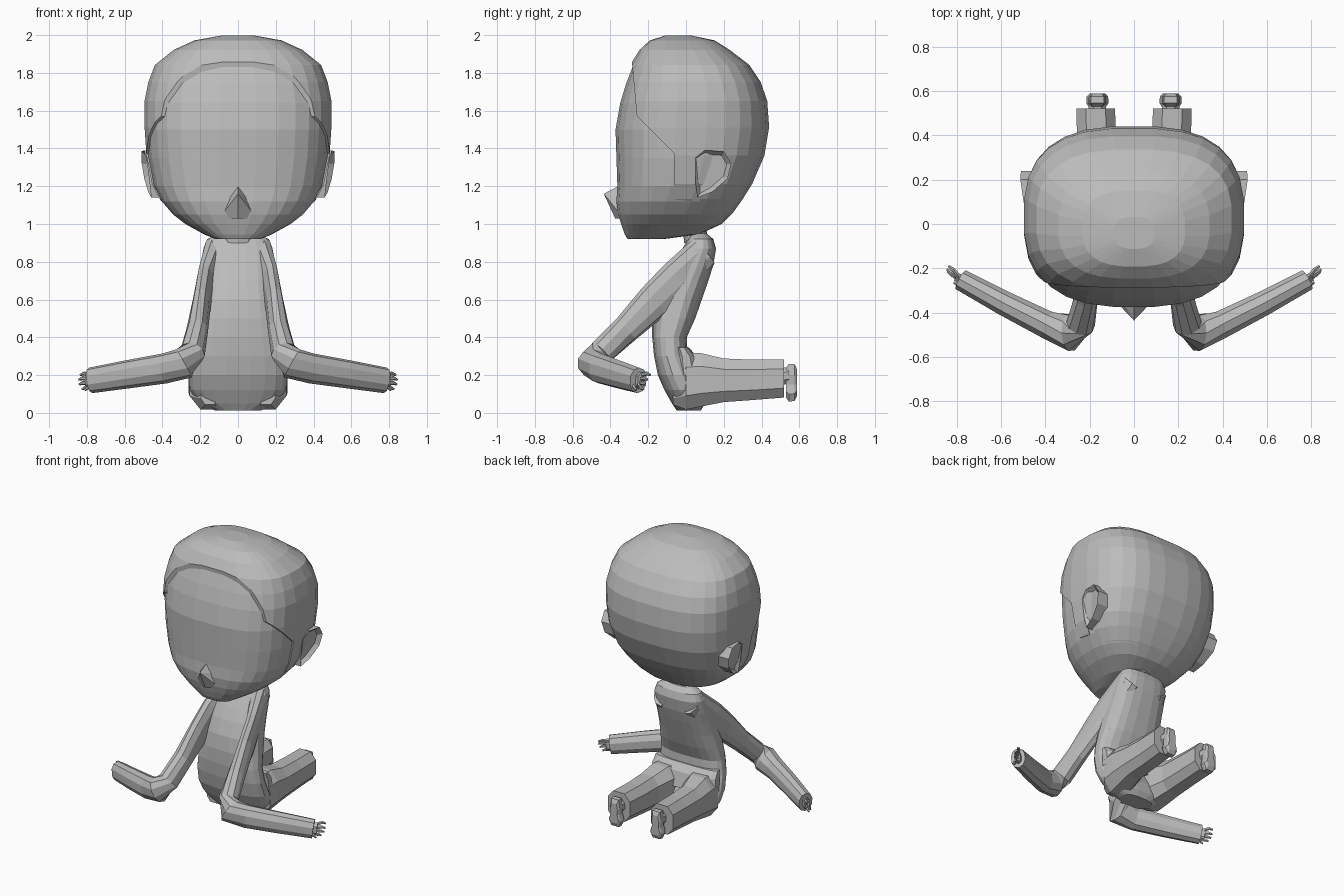
import bpy
import bmesh
from math import cos, sin, pi
from mathutils import Vector

if "Cube" in bpy.data.objects:
    bpy.data.objects.remove(bpy.data.objects["Cube"])

grey = bpy.data.materials.new("plain grey")
grey.use_nodes = True
grey.diffuse_color = (0.5, 0.5, 0.5, 1)
grey.node_tree.nodes["Principled BSDF"].inputs["Base Color"].default_value = (0.5, 0.5, 0.5, 1)


def finish(name, bm):
    bmesh.ops.recalc_face_normals(bm, faces=bm.faces)
    mesh = bpy.data.meshes.new(name)
    bm.to_mesh(mesh)
    bm.free()
    mesh.materials.append(grey)
    obj = bpy.data.objects.new(name, mesh)
    bpy.context.collection.objects.link(obj)
    return obj


def loft(name, rings):
    """Skin a list of equal-length point rings and cap both ends."""
    bm = bmesh.new()
    loops = [[bm.verts.new(p) for p in ring] for ring in rings]
    n = len(loops[0])
    for a, b in zip(loops, loops[1:]):
        for i in range(n):
            j = (i + 1) % n
            bm.faces.new((a[i], a[j], b[j], b[i]))
    bm.faces.new(loops[0])
    bm.faces.new(loops[-1])
    return finish(name, bm)


def oval(sides, power):
    """Unit superellipse outline."""
    pts = []
    for i in range(sides):
        a = 2 * pi * (i + 0.5) / sides
        c, s = cos(a), sin(a)
        pts.append((abs(c) ** (2 / power) * (1 if c > 0 else -1),
                    abs(s) ** (2 / power) * (1 if s > 0 else -1)))
    return pts


def stack(name, rows, sides, power, grow=0.0):
    """Loft upward from rows of height, half width, front and back."""
    rings = []
    for z, w, f, b in rows:
        mid, half = (f + b) / 2, (b - f) / 2
        rings.append([(u * (w + grow), mid + v * (half + grow), z) for u, v in oval(sides, power)])
    return loft(name, rings)


def limb(name, path, sides=8):
    """Tube along rows of centre, half width and half height."""
    pts = [Vector(p[:3]) for p in path]
    rings = []
    for i, (x, y, z, w, h) in enumerate(path):
        t = (pts[min(i + 1, len(pts) - 1)] - pts[max(i - 1, 0)]).normalized()
        side = t.cross(Vector((0, 0, 1))).normalized()
        up = side.cross(t)
        rings.append([pts[i] + side * u * w + up * v * h for u, v in oval(sides, 2.2)])
    return loft(name, rings)


def prism(name, outline, x_of, depth):
    """Side-view outline pushed inward from an outer x rule."""
    return loft(name, [[(x_of(y, z), y, z) for y, z in outline],
                       [(x_of(y, z) - depth, y, z) for y, z in outline]])


# Head
head_rows = [
    (0.92, .12, -.31, -.12), (0.945, .18, -.325, .07), (1.0, .28, -.345, .19),
    (1.05, .345, -.36, .24), (1.12, .405, -.37, .29), (1.2, .445, -.365, .34),
    (1.35, .475, -.37, .405), (1.5, .485, -.375, .43), (1.64, .485, -.35, .42),
    (1.74, .465, -.32, .385), (1.83, .43, -.285, .325), (1.91, .33, -.235, .22),
    (1.96, .22, -.18, .14), (1.985, .08, -.1, .02)]
stack("head", head_rows, 28, 2.7)

# Hair cap, trimmed along the hairline
cap_rows = [(z + 0.012, w, f, b) for z, w, f, b in head_rows[2:]]
hair = stack("hair_cap", cap_rows, 28, 2.7, 0.012)
hairline = [(-.6, 2.1), (-.29, 1.9), (-.26, 1.57), (-.06, 1.37), (-.06, 1.13), (.03, 1.12),
            (.05, 1.2), (.1, 1.04), (.12, .9), (-.6, .9)]
cutter = prism("hairline_cutter", hairline, lambda y, z: 0.8, 1.6)
cutter.hide_render = True
mod = hair.modifiers.new("hairline", "BOOLEAN")
mod.operation = "DIFFERENCE"
mod.solver = "EXACT"
mod.object = cutter
bpy.context.view_layer.update()
trimmed = bpy.data.meshes.new_from_object(hair.evaluated_get(bpy.context.evaluated_depsgraph_get()))
hair.modifiers.clear()
hair.data = trimmed
bpy.data.objects.remove(cutter)

# Pointed snout
bm = bmesh.new()
tip = bm.verts.new((0, -.435, 1.16))
base = [bm.verts.new(p) for p in ((0, -.36, 1.2), (.05, -.35, 1.14), (.1, -.33, 1.03),
                                  (0, -.375, 1.03), (-.1, -.33, 1.03), (-.05, -.35, 1.14))]
for i in range(6):
    bm.faces.new((tip, base[i], base[(i + 1) % 6]))
bm.faces.new(base)
finish("snout", bm)

# Torso and neck
stack("torso", [
    (.012, .12, -.05, .08), (.05, .21, -.075, .1), (.12, .255, -.115, .1),
    (.2, .265, -.15, .06), (.3, .255, -.17, .01), (.4, .24, -.18, .005),
    (.5, .225, -.18, .05), (.6, .21, -.165, .085), (.7, .2, -.125, .12),
    (.78, .195, -.08, .145), (.87, .185, -.02, .16), (.92, .165, .01, .145),
    (.95, .1, .03, .11)], 20, 2.6)
stack("neck", [(.9, .09, -.01, .12), (1.02, .085, -.02, .1)], 10, 2)

# Raised seat rim behind the waist
stack("waist_rim", [(.2, .262, -.06, .09), (.3, .255, -.06, .06), (.345, .25, -.06, .015)], 16, 3)

finger_ends = [(.835, -.19, .205), (.843, -.205, .18), (.84, -.215, .155), (.825, -.225, .13)]
ear_outline = [(.05, 1.35), (.1, 1.39), (.2, 1.385), (.24, 1.32), (.22, 1.24),
               (.14, 1.17), (.06, 1.14), (.05, 1.22)]
foot_outline = [(-.03, .26), (.03, .26), (.04, .2), (.035, .15), (.05, .1),
                (.03, .06), (-.03, .06), (-.05, .1), (-.035, .15), (-.04, .2)]


def mirror_x(obj):
    """Name the part for the left and make its right twin."""
    twin = obj.copy()
    twin.data = obj.data.copy()
    bpy.context.collection.objects.link(twin)
    for v in twin.data.vertices:
        v.co.x = -v.co.x
    twin.data.flip_normals()
    twin.name = "right_" + obj.name
    obj.name = "left_" + obj.name


# Arms
mirror_x(limb("arm", [
    (.12, .09, .85, .06, .09), (.165, -.05, .71, .045, .1), (.19, -.17, .59, .045, .095),
    (.215, -.32, .44, .055, .075), (.24, -.45, .32, .065, .07), (.285, -.49, .262, .085, .085),
    (.39, -.455, .235, .065, .08), (.58, -.36, .205, .058, .075), (.78, -.252, .172, .05, .068)], 10))

# Hands
mirror_x(limb("palm", [(.74, -.27, .175, .025, .045), (.8, -.238, .17, .022, .045)], 6))
for i, (x, y, z) in enumerate(finger_ends):
    mirror_x(limb("finger_%d" % (i + 1), [
        (.78, -.245, z * .8 + .034, .01, .012), (x - .02, y - .015, z + .004, .01, .011),
        (x, y, z - .004, .006, .006)], 6))
mirror_x(limb("thumb", [(.76, -.27, .16, .011, .011), (.79, -.275, .14, .011, .011),
                        (.81, -.265, .12, .006, .006)], 6))

# Legs
leg_rows = [(-.07, .1, .2, .04, .18), (.0, .01, .265, .008, .325), (.08, .035, .268, .025, .325),
            (.2, .07, .265, .05, .295), (.36, .075, .262, .062, .288), (.52, .08, .265, .075, .29)]
mirror_x(loft("leg", [[((a + b) / 2 + u * (b - a) / 2, y, (c + d) / 2 + v * (d - c) / 2)
                       for u, v in oval(8, 2.6)] for y, a, b, c, d in leg_rows]))

# Ankles and feet
mirror_x(limb("ankle", [(.165, .48, .19, .045, .05), (.165, .56, .2, .04, .045)]))
mirror_x(loft("foot", [[(.165 + u * s, y, .16 + (z - .16) * s) for u, z in foot_outline]
                       for y, s in ((.53, .8), (.545, 1), (.575, .97), (.588, .7))]))

# Ears with a sunken bowl
ear = prism("ear", ear_outline, lambda y, z: .47 + .13 * (z - 1.13) + .15 * (y - .14), .09)
bm = bmesh.new()
bm.from_mesh(ear.data)
bm.faces.ensure_lookup_table()
outer = max(bm.faces, key=lambda f: f.calc_center_median().x)
bmesh.ops.inset_region(bm, faces=[outer], thickness=.025)
bmesh.ops.translate(bm, verts=outer.verts, vec=(-.025, 0, 0))
bm.to_mesh(ear.data)
bm.free()
mirror_x(ear)
